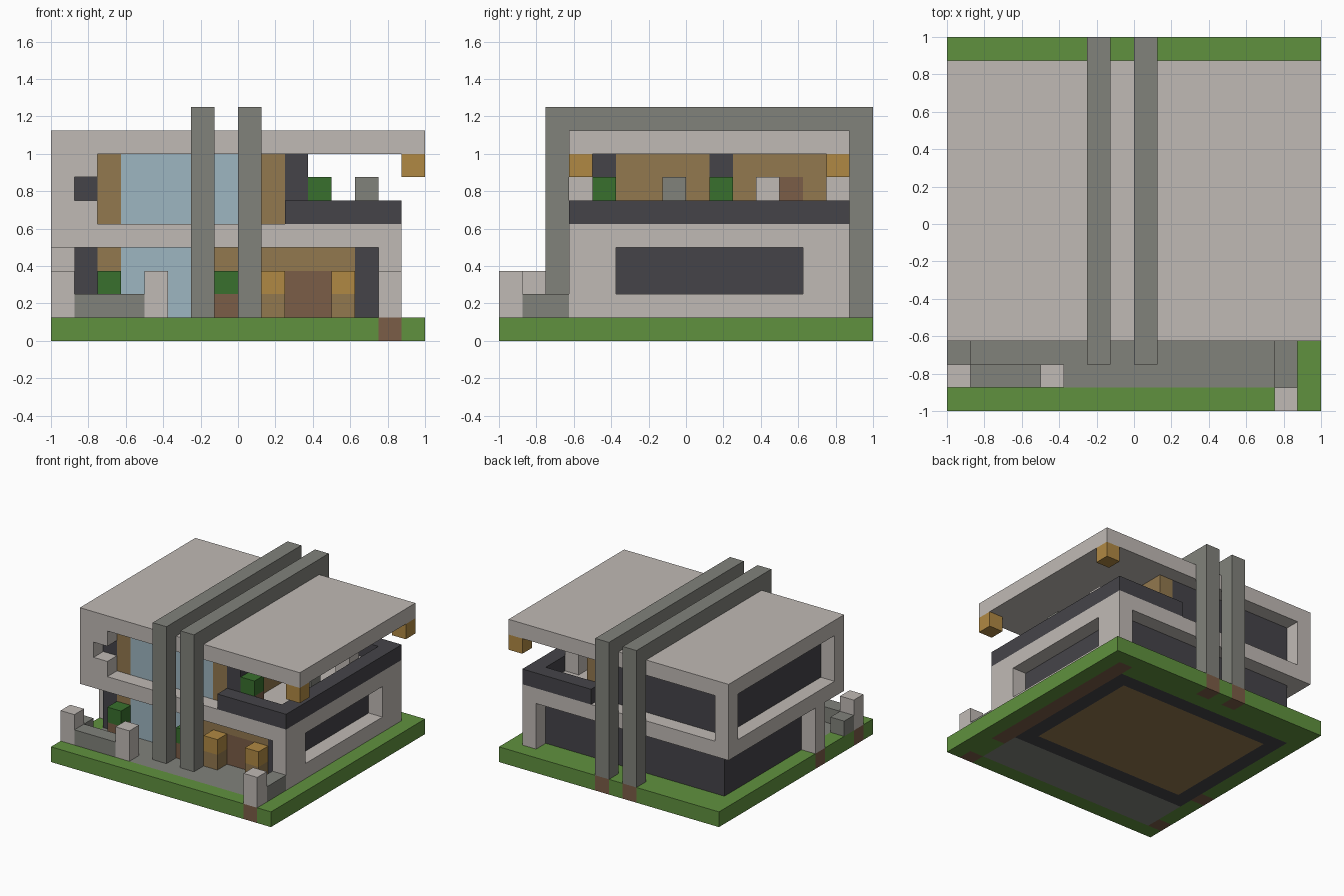
import bpy, bmesh
from mathutils import Vector

cube = bpy.data.objects.get("Cube")
if cube:
    bpy.data.objects.remove(cube)

U = 0.125  # one module of the building grid


def material(name, rgb):
    lin = [((c / 255 + 0.055) / 1.055) ** 2.4 for c in rgb] + [1]
    m = bpy.data.materials.new(name)
    m.use_nodes = True
    m.diffuse_color = lin
    bsdf = next(n for n in m.node_tree.nodes if n.type == 'BSDF_PRINCIPLED')
    bsdf.inputs["Base Color"].default_value = lin
    bsdf.inputs["Roughness"].default_value = 0.9
    return m


MATS = {
    "pale_concrete": material("pale_concrete", (192, 186, 181)),
    "grey_stone": material("grey_stone", (129, 130, 123)),
    "dark_panel": material("dark_panel", (69, 68, 73)),
    "wood": material("wood", (146, 120, 78)),
    "lamp_amber": material("lamp_amber", (176, 137, 67)),
    "glass_blue": material("glass_blue", (158, 182, 193)),
    "brown_earth": material("brown_earth", (123, 93, 71)),
    "lawn_green": material("lawn_green", (96, 145, 62)),
    "leaf_green": material("leaf_green", (56, 112, 45)),
}


def point(p):
    return Vector((p[0] * U - 1, p[1] * U - 1, p[2] * U))


def add_box(bm, lo, hi):
    verts = bmesh.ops.create_cube(bm, size=1)["verts"]
    a, b = point(lo), point(hi)
    for v in verts:
        v.co = Vector([a[i] + (v.co[i] + 0.5) * (b[i] - a[i]) for i in range(3)])


def finish(bm, name, colours):
    mesh = bpy.data.meshes.new(name)
    bm.to_mesh(mesh)
    bm.free()
    for c in colours:
        mesh.materials.append(MATS[c])
    ob = bpy.data.objects.new(name, mesh)
    bpy.context.scene.collection.objects.link(ob)
    return ob


def boxes(name, colour, *parts):
    """Several plain boxes, each given by two grid corners."""
    bm = bmesh.new()
    for lo, hi in parts:
        add_box(bm, lo, hi)
    return finish(bm, name, [colour])


def zoned_block(name, lo, hi, colour, zones):
    """One box cut along zone borders; the last zone holding a face colours it."""
    bm = bmesh.new()
    add_box(bm, lo, hi)
    for axis in range(3):
        normal = Vector([float(i == axis) for i in range(3)])
        cuts = {z[k][axis] for z in zones for k in (0, 1)}
        for c in sorted(cuts):
            if lo[axis] < c < hi[axis]:
                bmesh.ops.bisect_plane(bm, geom=bm.verts[:] + bm.edges[:] + bm.faces[:],
                                       plane_co=normal * point((c, c, c))[axis],
                                       plane_no=normal)
    bm.normal_update()
    colours = [colour] + sorted({z[2] for z in zones} - {colour})
    for f in bm.faces:
        p = f.calc_center_median() - f.normal * 0.02
        for a, b, c in zones:
            pa, pb = point(a), point(b)
            if all(pa[i] < p[i] < pb[i] for i in range(3)):
                f.material_index = colours.index(c)
    return finish(bm, name, colours)


# Ground plate: lawn with paving, floor and footings
zoned_block("ground_plate", (0, 0, 0), (16, 16, 1), "lawn_green", [
    ((1, 1, 0), (14, 4, 1), "grey_stone"),
    ((1, 4, 0), (14, 14, 1), "dark_panel"),
    ((2, 5, 0), (13, 13, 1), "wood"),
    ((14, 3, 0), (15, 15, 1), "brown_earth"),
    ((14, 0, 0), (15, 1, 1), "brown_earth"),
    ((0, 1, 0), (1, 2, 1), "brown_earth"),
    ((0, 5, 0), (1, 6, 1), "brown_earth"),
    ((6, 15, 0), (7, 16, 1), "brown_earth"),
    ((8, 15, 0), (9, 16, 1), "brown_earth"),
])

# Ground floor rooms, with front facade
zoned_block("ground_floor", (1, 4, 1), (14, 14, 4), "dark_panel", [
    ((2, 4, 1), (13, 5, 4), "wood"),
    ((3, 4, 1), (7, 5, 4), "glass_blue"),
    ((10, 4, 1), (12, 5, 3), "brown_earth"),
])

# Upper floor rooms, with front facade and terrace wall
zoned_block("upper_floor", (1, 4, 5), (11, 14, 8), "dark_panel", [
    ((2, 4, 5), (10, 5, 8), "wood"),
    ((3, 4, 5), (9, 5, 8), "glass_blue"),
    ((10, 5, 5), (11, 9, 8), "wood"),
    ((10, 10, 5), (11, 14, 8), "wood"),
    ((10, 12, 5), (11, 13, 7), "brown_earth"),
])

# Concrete shell
boxes("floor_slab", "pale_concrete", ((0, 3, 4), (15, 15, 5)))
boxes("roof_slab", "pale_concrete", ((0, 3, 8), (16, 15, 9)))
boxes("side_wall", "pale_concrete",
      ((14, 3, 1), (15, 15, 2)),
      ((14, 3, 2), (15, 5, 4)),
      ((14, 13, 2), (15, 15, 4)))
boxes("upper_columns", "pale_concrete",
      ((0, 3, 5), (1, 4, 8)), ((0, 14, 5), (1, 15, 8)))
boxes("slot_blocks", "pale_concrete",
      ((1, 3, 5), (2, 4, 6)), ((1, 3, 7), (2, 4, 8)))
boxes("overhang_pillar", "pale_concrete", ((0, 5, 1), (1, 6, 4)))

# Twin portal frames over the house
for side, x in (("right", 6), ("left", 8)):
    boxes("portal_frame_" + side, "grey_stone",
          ((x, 2, 1), (x + 1, 3, 9)),
          ((x, 15, 1), (x + 1, 16, 9)),
          ((x, 2, 9), (x + 1, 16, 10)))

# Terrace parapet and furniture
boxes("terrace_parapet", "dark_panel",
      ((10, 3, 5), (14, 4, 6)),
      ((14, 3, 5), (15, 15, 6)),
      ((10, 14, 5), (14, 15, 6)))
boxes("terrace_stool", "grey_stone", ((13, 7, 5), (14, 8, 7)))
boxes("terrace_seat", "pale_concrete", ((13, 11, 5), (14, 12, 7)))

# Potted shrubs
for i, (x, y, z) in enumerate([(2, 3, 1), (7, 3, 1), (11, 4, 5), (11, 9, 5)]):
    boxes(f"plant_pot_{i}", "brown_earth", ((x, y, z), (x + 1, y + 1, z + 1)))
    boxes(f"shrub_{i}", "leaf_green", ((x, y, z + 1), (x + 1, y + 1, z + 2)))

# Entrance lamps on wooden stands, and lamps under the roof corners
for i, x in enumerate((9, 12)):
    boxes(f"lamp_stand_{i}", "wood", ((x, 3, 1), (x + 1, 4, 2)))
    boxes(f"entrance_lamp_{i}", "lamp_amber", ((x, 3, 2), (x + 1, 4, 3)))
for i, y in enumerate((3, 14)):
    boxes(f"roof_lamp_{i}", "lamp_amber", ((15, y, 7), (16, y + 1, 8)))

# Garden walls and gate posts
boxes("garden_walls", "grey_stone",
      ((0, 2, 1), (1, 3, 2)),
      ((1, 1, 1), (4, 2, 2)),
      ((14, 1, 1), (15, 3, 2)))
for i, (x, y) in enumerate([(0, 1), (4, 1), (14, 0)]):
    boxes(f"garden_post_{i}", "pale_concrete", ((x, y, 1), (x + 1, y + 1, 3)))
